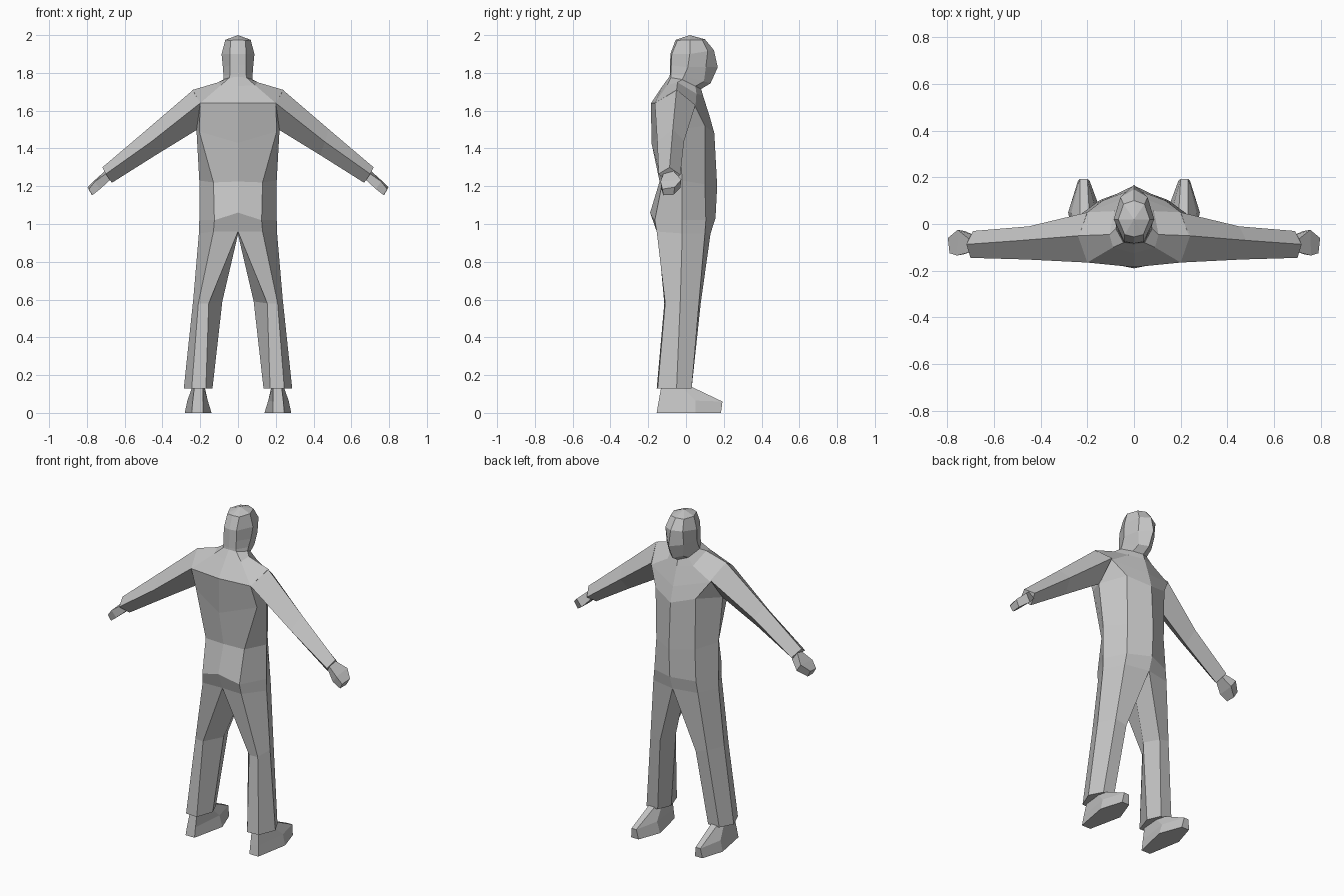
import bpy, bmesh

mat = bpy.data.materials.new("plain_grey")
mat.diffuse_color = (0.55, 0.55, 0.55, 1)


def loft(name, rings, closed=True, start_cap=True, end_cap=True):
    """Skin rings on the +x side, then mirror and weld across x = 0."""
    bm = bmesh.new()
    rows = [[bm.verts.new(p) for p in r] for r in rings]
    n = len(rows[0])
    for a, b in zip(rows, rows[1:]):
        for i in range(n if closed else n - 1):
            j = (i + 1) % n
            bm.faces.new((a[i], a[j], b[j], b[i]))
    if start_cap:
        bm.faces.new(rows[0])
    if end_cap:
        bm.faces.new(rows[-1])
    copy = bmesh.ops.duplicate(bm, geom=bm.verts[:] + bm.edges[:] + bm.faces[:])
    for v in copy["geom"]:
        if isinstance(v, bmesh.types.BMVert):
            v.co.x *= -1
    bmesh.ops.remove_doubles(bm, verts=bm.verts[:], dist=0.0005)
    bmesh.ops.recalc_face_normals(bm, faces=bm.faces[:])
    me = bpy.data.meshes.new(name)
    bm.to_mesh(me)
    bm.free()
    me.materials.append(mat)
    ob = bpy.data.objects.new(name, me)
    bpy.context.collection.objects.link(ob)
    return ob


# Half rings run: back centre, back, side, front, front centre
waist = [(0, -.14, 1.225), (.13, -.125, 1.22), (.205, -.02, 1.23),
         (.13, .10, 1.21), (0, .165, 1.20)]
neck = [(0, -.088, 1.78), (.045, -.08, 1.775), (.078, -.02, 1.765),
        (.05, .05, 1.73), (0, .08, 1.715)]

# Jacket body
loft("jacket", [
    neck,
    [(0, -.125, 1.73), (.09, -.10, 1.735), (.105, -.045, 1.75),
     (.085, .055, 1.69), (0, .09, 1.68)],
    [(0, -.185, 1.64), (.20, -.165, 1.64), (.24, -.05, 1.71),
     (.20, .05, 1.62), (0, .125, 1.57)],
    [(0, -.183, 1.43), (.205, -.11, 1.49), (.22, -.04, 1.50),
     (.135, .10, 1.52), (0, .15, 1.48)],
    waist], closed=False, start_cap=False, end_cap=False)

# Trousers: seat, then the two legs
seat_low = [(0, -.15, .96), (.13, -.155, .96), (.207, -.02, .95),
            (.15, .10, .95), (0, .13, .95)]
loft("trouser_seat", [
    waist,
    [(0, -.19, 1.06), (.125, -.165, 1.02), (.205, -.02, 1.02),
     (.14, .105, 1.02), (0, .156, 1.03)],
    seat_low], closed=False, start_cap=False, end_cap=False)
loft("trouser_legs", [
    seat_low + [(0, -.01, .945)],
    [(.155, -.115, .58), (.21, -.11, .58), (.237, -.03, .60),
     (.19, .07, .60), (.12, .078, .58), (.083, -.02, .59)],
    [(.17, -.155, .13), (.245, -.15, .13), (.287, -.05, .13),
     (.245, .03, .13), (.17, .03, .13), (.135, -.05, .13)]],
    start_cap=False)

# Sleeves: top, back, bottom, front
loft("sleeves", [
    [(.235, -.05, 1.712), (.20, -.165, 1.64), (.215, -.04, 1.50), (.20, .05, 1.63)],
    [(.48, -.07, 1.502), (.46, -.152, 1.435), (.435, -.07, 1.365), (.45, -.01, 1.44)],
    [(.718, -.087, 1.30), (.70, -.145, 1.265), (.668, -.09, 1.218), (.69, -.03, 1.26)]])

# Hands
loft("hands", [
    [(.705, -.065, 1.28), (.70, -.12, 1.265), (.675, -.10, 1.235), (.68, -.05, 1.24)],
    [(.755, -.025, 1.235), (.758, -.135, 1.225), (.73, -.13, 1.185), (.725, -.03, 1.19)],
    [(.797, -.06, 1.195), (.79, -.125, 1.185), (.772, -.12, 1.152), (.775, -.065, 1.155)]])

# Head with nose ridge and chin
loft("head", [
    [(0, .02, 2.0)] * 5,
    [(0, -.055, 1.975), (.04, -.045, 1.972), (.067, .02, 1.975),
     (.045, .085, 1.975), (0, .10, 1.978)],
    [(0, -.083, 1.90), (.042, -.075, 1.90), (.087, .02, 1.90),
     (.058, .115, 1.915), (0, .148, 1.92)],
    [(0, -.084, 1.84), (.043, -.078, 1.84), (.08, .01, 1.83),
     (.058, .105, 1.83), (0, .168, 1.83)],
    [(0, -.086, 1.79), (.043, -.08, 1.79), (.077, -.01, 1.785),
     (.045, .095, 1.755), (0, .13, 1.745)],
    neck], closed=False, start_cap=False, end_cap=False)

# Shoes: sole, toe line, instep
loft("shoes", [
    [(.185, -.155, 0), (.245, -.155, 0), (.282, .05, 0),
     (.24, .185, 0), (.19, .185, 0), (.14, .05, 0)],
    [(.185, -.145, .06), (.24, -.145, .06), (.268, .05, .065),
     (.232, .193, .06), (.20, .193, .06), (.16, .05, .065)],
    [(.185, -.13, .145), (.23, -.13, .145), (.24, -.03, .145),
     (.23, .025, .14), (.19, .025, .14), (.178, -.03, .145)]])

# Remove the collapsed faces at the crown and keep flat shading
for ob in bpy.context.collection.objects:
    bm = bmesh.new()
    bm.from_mesh(ob.data)
    bmesh.ops.dissolve_degenerate(bm, dist=0.0005, edges=bm.edges[:])
    bm.to_mesh(ob.data)
    bm.free()
